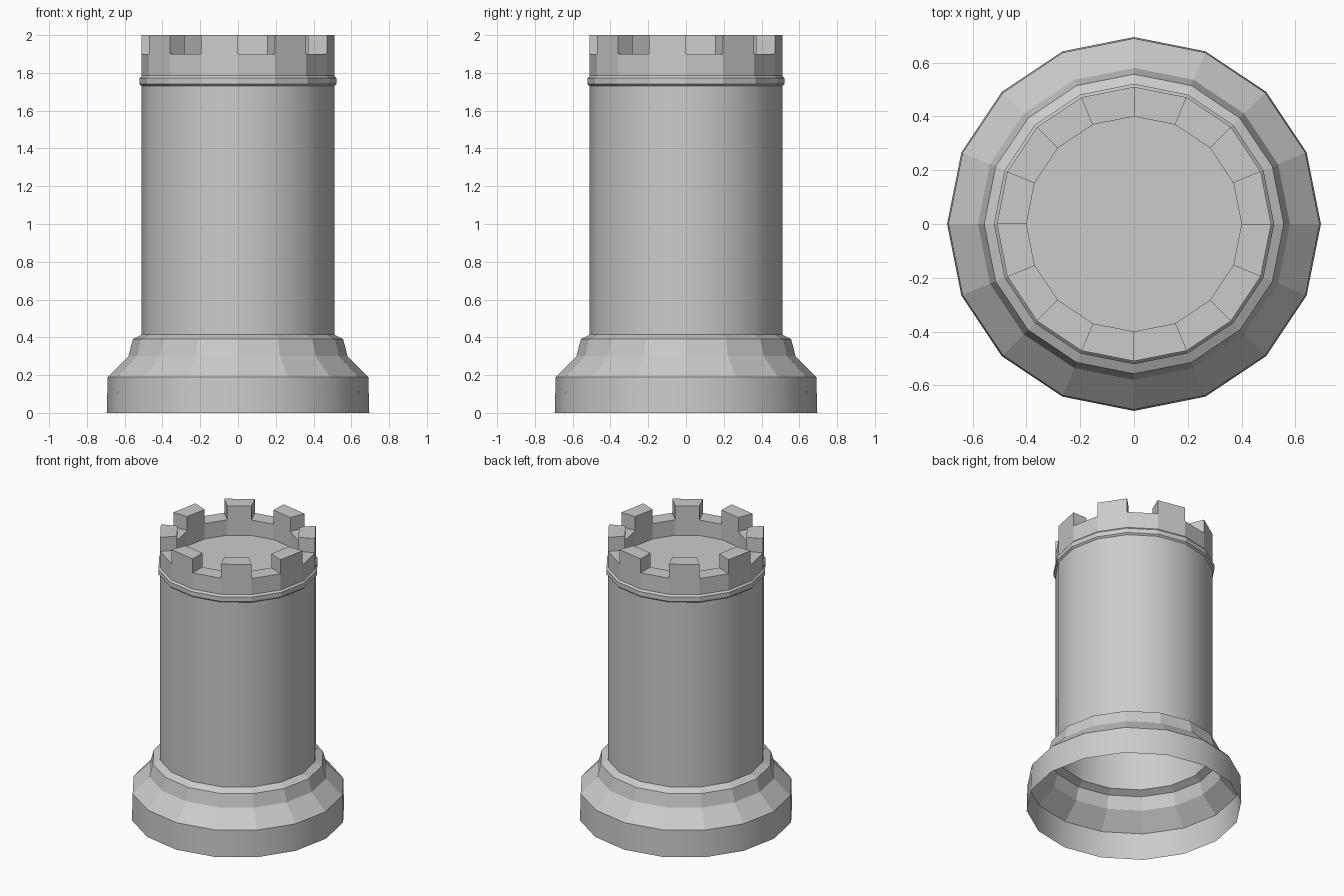
import bpy, bmesh
from math import cos, sin, tau

if "Cube" in bpy.data.objects:
    bpy.data.objects.remove(bpy.data.objects["Cube"])

SIDES = 16
FLOOR, NOTCH, TOP = 1.79, 1.90, 2.0
OUTER, INNER = 0.51, 0.40


def pt(r, i, z):
    a = tau * i / SIDES
    return (r * cos(a), r * sin(a), z)


def build(name, quads, smooth=False):
    bm = bmesh.new()
    for q in quads:
        bm.faces.new([bm.verts.new(p) for p in q])
    bmesh.ops.remove_doubles(bm, verts=bm.verts, dist=1e-4)
    for f in bm.faces:
        f.smooth = smooth
    mesh = bpy.data.meshes.new(name)
    bm.to_mesh(mesh)
    bm.free()
    obj = bpy.data.objects.new(name, mesh)
    bpy.context.collection.objects.link(obj)
    return obj


def band(r0, z0, r1, z1, i):
    return [pt(r0, i, z0), pt(r0, i + 1, z0), pt(r1, i + 1, z1), pt(r1, i, z1)]


def lathe(name, profile, smooth=False):
    quads = [band(*a, *b, i) for a, b in zip(profile, profile[1:])
             for i in range(SIDES)]
    return build(name, quads, smooth)


# Hollow base, open underneath: upright foot and faceted flare
lathe("base_foot", [(0.695, 0), (0.69, 0.19)], True)
lathe("base_flare", [(0.69, 0.19), (0.58, 0.30), (0.557, 0.39), (OUTER, 0.415)])

# Smooth round shaft
lathe("shaft", [(OUTER, 0.415), (OUTER, 1.73)], True)

# Thin collar below the battlements
lathe("collar", [(OUTER, 1.73), (0.521, 1.74), (0.521, 1.772), (OUTER, 1.785)])

# Battlements: every second segment rises as a merlon
quads = []
for i in range(SIDES):
    merlon = i % 2 == 1
    top = TOP if merlon else NOTCH
    quads.append(band(OUTER, 1.785, OUTER, NOTCH, i))
    quads.append(band(INNER, NOTCH, INNER, FLOOR, i))
    quads.append(band(OUTER, top, INNER, top, i))
    if merlon:
        quads.append(band(OUTER, NOTCH, OUTER, TOP, i))
        quads.append(band(INNER, TOP, INNER, NOTCH, i))
        for j in (i, i + 1):
            side = [pt(INNER, j, NOTCH), pt(OUTER, j, NOTCH),
                    pt(OUTER, j, TOP), pt(INNER, j, TOP)]
            quads.append(side if j == i else side[::-1])
build("battlements", quads)

# Sunken floor of the tower top
build("roof_floor", [[pt(INNER, i, FLOOR) for i in range(SIDES)]])
